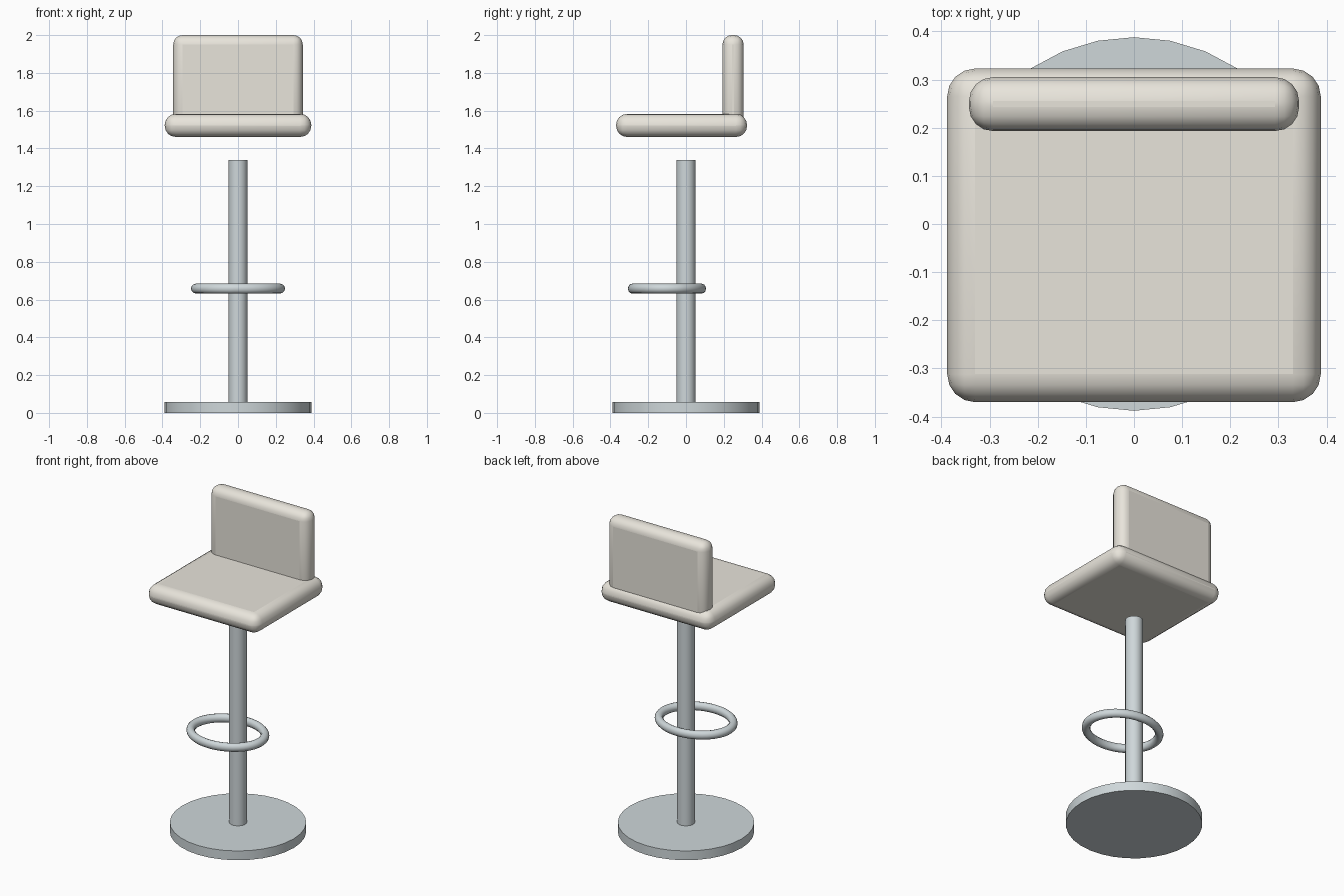
import bpy
import math

if "Cube" in bpy.data.objects:
    bpy.data.objects.remove(bpy.data.objects["Cube"])


def material(name, color):
    m = bpy.data.materials.new(name)
    m.diffuse_color = (*color, 1)
    m.use_nodes = True
    m.node_tree.nodes["Principled BSDF"].inputs["Base Color"].default_value = m.diffuse_color
    return m


metal = material("metal", (0.62, 0.68, 0.70))
fabric = material("upholstery", (0.81, 0.78, 0.71))


def finish(name, mat, angle=40):
    ob = bpy.context.object
    ob.name = name
    ob.data.materials.append(mat)
    bpy.ops.object.shade_smooth_by_angle(angle=math.radians(angle))
    return ob


def cylinder(name, radius, z0, z1):
    bpy.ops.mesh.primitive_cylinder_add(vertices=32, radius=radius, depth=z1 - z0,
                                        location=(0, 0, (z0 + z1) / 2))
    return finish(name, metal)


def cushion(name, lo, hi, bevel):
    size = [b - a for a, b in zip(lo, hi)]
    centre = [(a + b) / 2 for a, b in zip(lo, hi)]
    bpy.ops.mesh.primitive_cube_add(size=1, location=centre)
    bpy.context.object.scale = size
    bpy.ops.object.transform_apply(location=False, rotation=False, scale=True)
    ob = finish(name, fabric)
    mod = ob.modifiers.new("rounded_edges", 'BEVEL')
    mod.width = bevel
    mod.segments = 4
    return ob


# Floor disc and column (column stops short of the seat)
cylinder("base", 0.388, 0.0, 0.058)
cylinder("column", 0.05, 0.05, 1.34)

# Oval foot ring, set forward
bpy.ops.mesh.primitive_torus_add(major_radius=0.223, minor_radius=0.026,
                                 major_segments=48, minor_segments=12,
                                 location=(0, -0.101, 0.658))
bpy.context.object.scale = (1, 0.83, 1)
bpy.ops.object.transform_apply(location=False, rotation=False, scale=True)
finish("foot_ring", metal)

# Upholstered seat and backrest
cushion("seat", (-0.388, -0.370, 1.461), (0.388, 0.323, 1.583), 0.058)
cushion("backrest", (-0.343, 0.193, 1.52), (0.343, 0.305, 2.0), 0.05)
